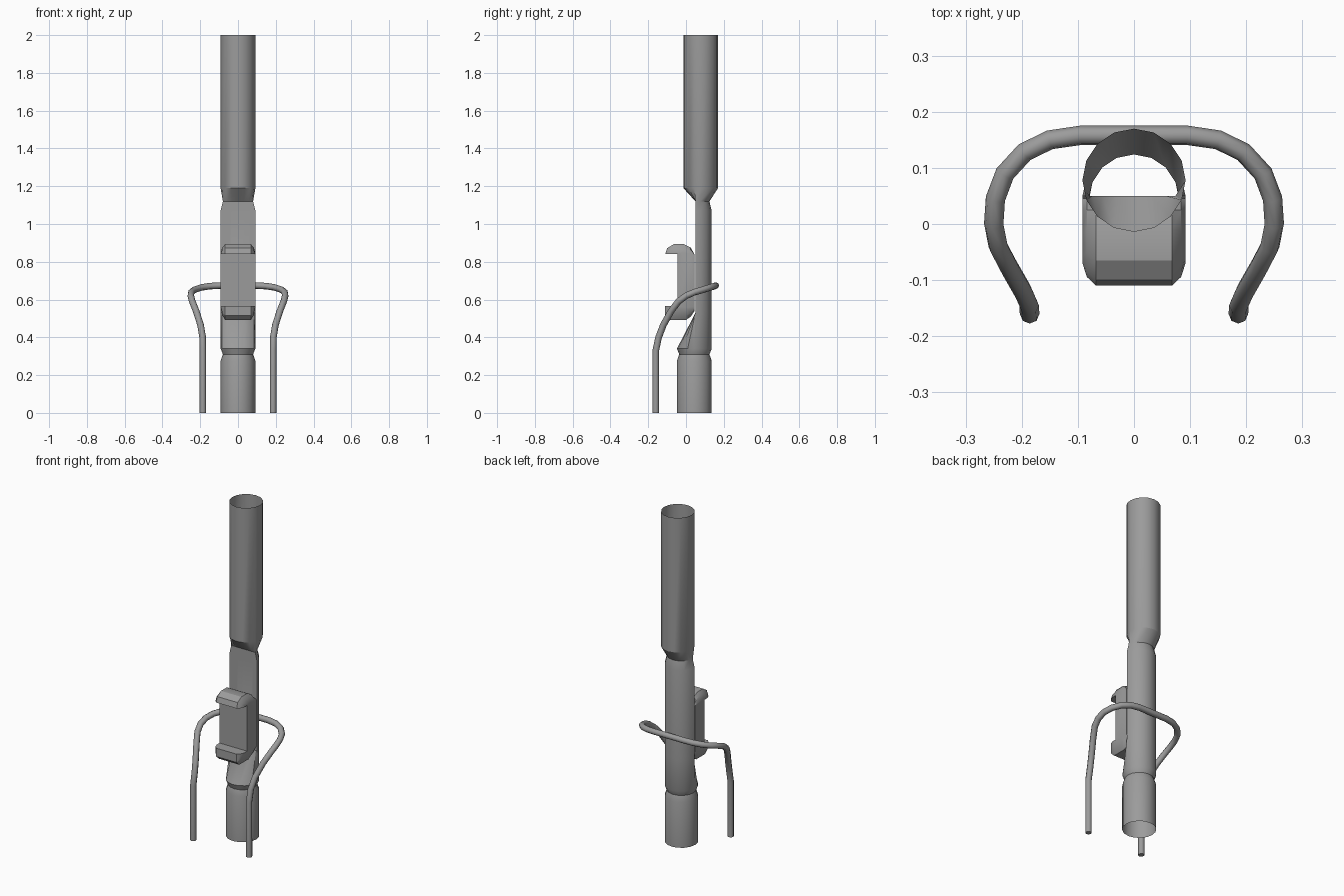
import bpy, bmesh, math

if "Cube" in bpy.data.objects:
    bpy.data.objects.remove(bpy.data.objects["Cube"], do_unlink=True)

grey = bpy.data.materials.new("mid_grey")
grey.use_nodes = True
GREY = (0.33, 0.33, 0.33, 1)
grey.diffuse_color = GREY
grey.node_tree.nodes["Principled BSDF"].inputs["Base Color"].default_value = GREY


def loft(name, rings, caps, angle):
    """Skin closed rings of equal length, then smooth all but the sharp edges."""
    bm = bmesh.new()
    loops = [[bm.verts.new(p) for p in ring] for ring in rings]
    n = len(loops[0])
    for a, b in zip(loops, loops[1:]):
        for i in range(n):
            j = (i + 1) % n
            bm.faces.new((a[i], a[j], b[j], b[i]))
    if caps:
        bm.faces.new(loops[0])
        bm.faces.new(loops[-1])
    bmesh.ops.recalc_face_normals(bm, faces=bm.faces)
    mesh = bpy.data.meshes.new(name)
    bm.to_mesh(mesh)
    bm.free()
    obj = bpy.data.objects.new(name, mesh)
    bpy.context.collection.objects.link(obj)
    mesh.materials.append(grey)
    bpy.ops.object.select_all(action='DESELECT')
    obj.select_set(True)
    bpy.context.view_layer.objects.active = obj
    bpy.ops.object.shade_smooth_by_angle(angle=math.radians(angle))
    return obj


# Open pipe: circular sections, flattened to a half round in the middle
SIDES = 16


def section(z, radius, centre, flat=-1):
    ring = []
    for i in range(SIDES):
        a = math.tau * i / SIDES
        ring.append((radius * math.cos(a),
                     max(flat, centre + radius * math.sin(a)), z))
    return ring


R, NECK, LOW, HIGH, FLAT = 0.092, 0.08, 0.044, 0.078, 0.05
loft("pipe", [
    section(0, R, LOW),
    section(0.275, R, LOW),
    section(0.31, NECK, LOW),
    section(0.34, R, LOW),
    section(0.53, R, LOW, FLAT),
    section(1.07, R, LOW, FLAT),
    section(1.12, NECK, LOW, FLAT),
    section(1.19, R, HIGH),
    section(2, R, HIGH),
], False, 28)

# Clip: C-shaped side profile, with its rim rounded towards both sides
profile = [(-0.11, 0.84), (-0.10, 0.872), (-0.065, 0.893), (-0.01, 0.893),
           (0.025, 0.875), (0.045, 0.84), (0.045, 0.54), (0.025, 0.51),
           (0, 0.492), (-0.085, 0.492), (-0.11, 0.515), (-0.11, 0.565),
           (-0.045, 0.565), (-0.045, 0.84)]


def clip_slice(x, shrink):
    ring = []
    for y, z in profile:
        if z > 0.84:
            z = 0.84 + (z - 0.84) * (1 - shrink)
        elif z < 0.565:
            z = 0.565 - (0.565 - z) * (1 - shrink)
        if y < -0.045:
            y += 0.045 * shrink
        ring.append((x, y, z))
    return ring


slices = [(0.068, 0), (0.084, 0.35), (0.092, 0.9)]
loft("clip", [clip_slice(-x, s) for x, s in reversed(slices)]
     + [clip_slice(x, s) for x, s in slices], True, 30)

# Bent rod: half of the path is mirrored across the middle
half = [(0.186, -0.16, 0), (0.186, -0.16, 0.33), (0.187, -0.145, 0.40),
        (0.198, -0.12, 0.465), (0.222, -0.078, 0.54), (0.242, -0.04, 0.59),
        (0.25, 0, 0.62), (0.247, 0.045, 0.639), (0.23, 0.09, 0.652),
        (0.195, 0.128, 0.664), (0.15, 0.15, 0.671), (0.095, 0.158, 0.674)]
path = half + [(-x, y, z) for x, y, z in reversed(half)]
curve = bpy.data.curves.new("bent_rod", 'CURVE')
curve.dimensions = '3D'
curve.bevel_depth = 0.0175
curve.bevel_resolution = 2
curve.use_fill_caps = True
spline = curve.splines.new('POLY')
spline.points.add(len(path) - 1)
for point, co in zip(spline.points, path):
    point.co = (*co, 1)
spline.use_smooth = True
curve.materials.append(grey)
rod = bpy.data.objects.new("bent_rod", curve)
bpy.context.collection.objects.link(rod)
